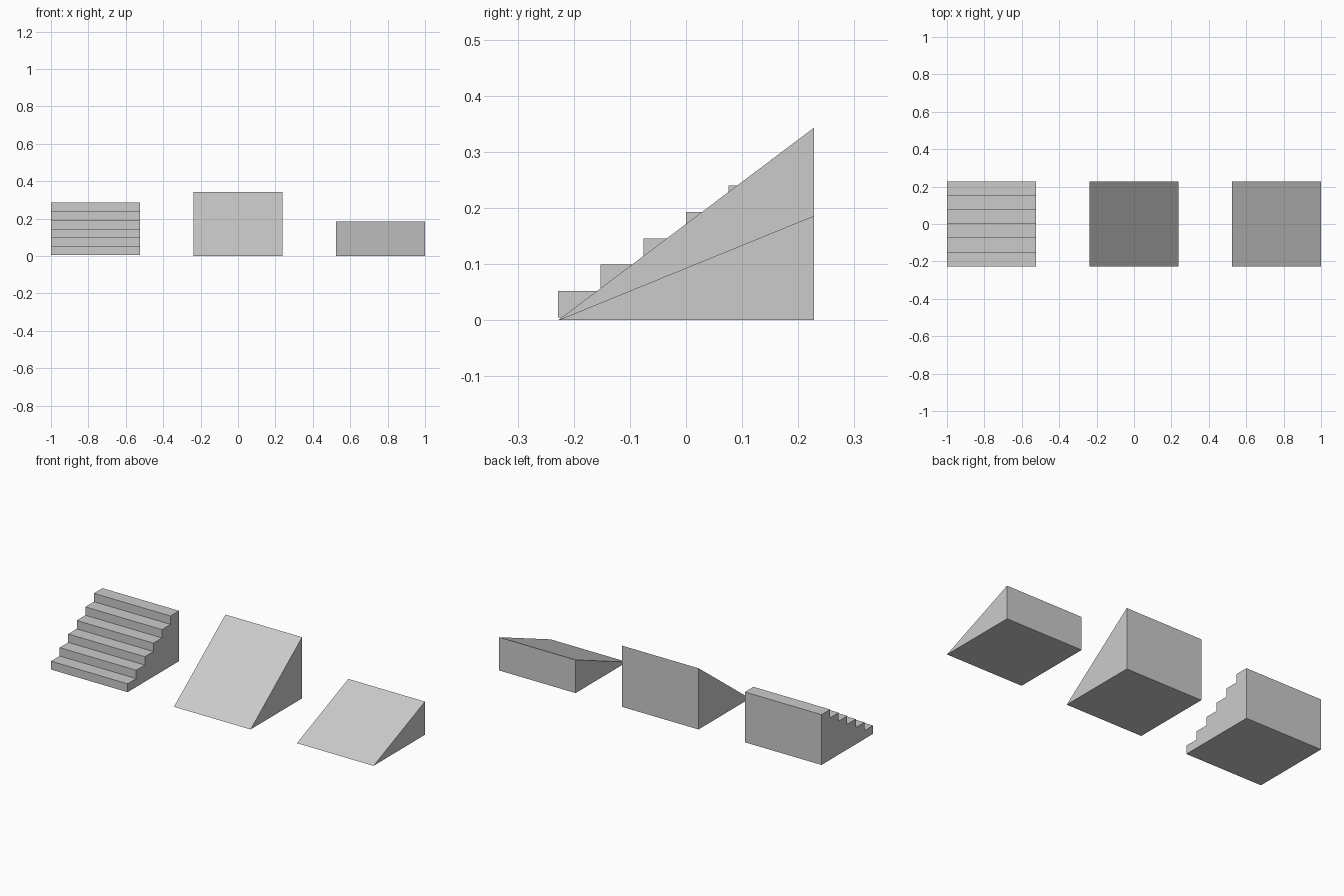
import bpy
import bmesh

if "Cube" in bpy.data.objects:
    bpy.data.objects.remove(bpy.data.objects["Cube"])

WIDTH = 0.475
HALF_DEPTH = 0.228


def extrude_profile(name, profile, x_center):
    """Extrude a closed (y, z) profile along x into a solid."""
    bm = bmesh.new()
    x0 = x_center - WIDTH / 2
    face = bm.faces.new([bm.verts.new((x0, y, z)) for y, z in profile])
    side = bmesh.ops.extrude_face_region(bm, geom=[face], use_keep_orig=True)
    verts = [g for g in side["geom"] if isinstance(g, bmesh.types.BMVert)]
    bmesh.ops.translate(bm, verts=verts, vec=(WIDTH, 0, 0))
    bmesh.ops.recalc_face_normals(bm, faces=bm.faces)
    mesh = bpy.data.meshes.new(name)
    bm.to_mesh(mesh)
    bm.free()
    obj = bpy.data.objects.new(name, mesh)
    bpy.context.collection.objects.link(obj)
    return obj


# Staircase: six equal steps rising towards the back
STEPS, BASE, RISE = 6, 0.005, 0.047
TREAD = 2 * HALF_DEPTH / STEPS
stairs = [(HALF_DEPTH, BASE), (-HALF_DEPTH, BASE)]
for i in range(STEPS):
    y = -HALF_DEPTH + i * TREAD
    z = BASE + (i + 1) * RISE
    stairs += [(y, z), (y + TREAD, z)]
# The front riser starts at the base corner
extrude_profile("staircase", stairs, -0.7625)

# Steep and shallow wedge ramps
for name, height, x in (("steep_ramp", 0.343, 0.0), ("shallow_ramp", 0.186, 0.7625)):
    extrude_profile(name, [(-HALF_DEPTH, 0), (HALF_DEPTH, 0), (HALF_DEPTH, height)], x)
